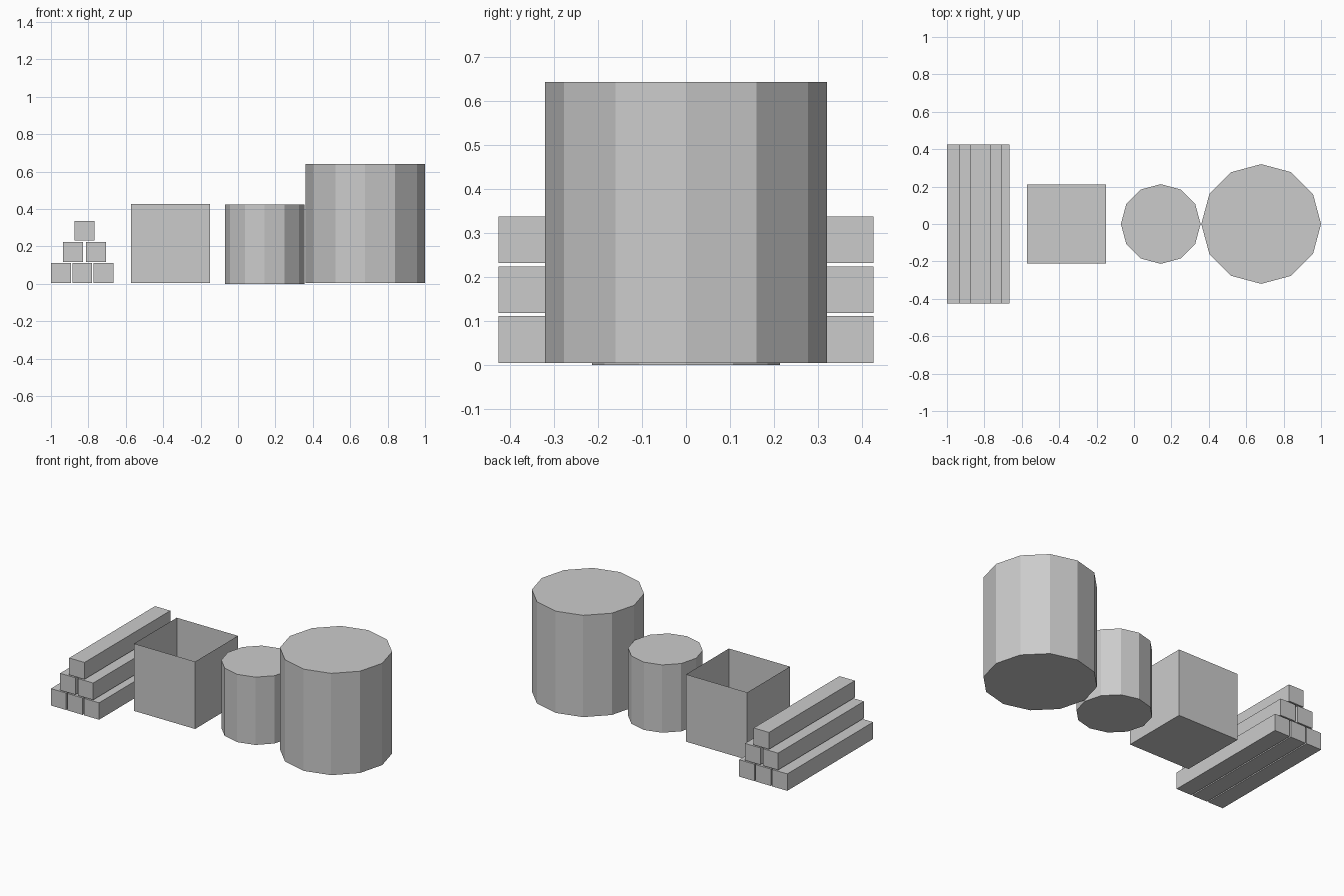
import bpy, bmesh
from mathutils import Matrix

if "Cube" in bpy.data.objects:
    bpy.data.objects.remove(bpy.data.objects["Cube"])


def finish(name, bm, loc):
    mesh = bpy.data.meshes.new(name)
    bm.to_mesh(mesh)
    bm.free()
    obj = bpy.data.objects.new(name, mesh)
    obj.location = loc
    bpy.context.collection.objects.link(obj)
    return obj


def box(name, loc, size, open_top=False):
    bm = bmesh.new()
    bmesh.ops.create_cube(bm, size=1, matrix=Matrix.Diagonal((*size, 1)))
    if open_top:
        bm.normal_update()
        top = [f for f in bm.faces if f.normal.z > 0.9]
        bmesh.ops.delete(bm, geom=top, context='FACES_ONLY')
    return finish(name, bm, loc)


def drum(name, x, radius, z0, z1):
    bm = bmesh.new()
    bmesh.ops.create_cone(bm, cap_ends=True, segments=12, radius1=radius,
                          radius2=radius, depth=z1 - z0)
    # 12 sides with a corner pointing along each axis
    return finish(name, bm, (x, 0, (z0 + z1) / 2))


# Pyramid stack of square beams, three rows
BEAM = 0.106
rows = [(0.058, (-0.947, -0.833, -0.719)),
        (0.171, (-0.883, -0.760)),
        (0.284, (-0.820,))]
for r, (z, xs) in enumerate(rows):
    for i, x in enumerate(xs):
        box(f"beam_{r + 1}_{i + 1}", (x, 0, z), (BEAM, 0.85, BEAM))

# Thin-walled crate, open at the top
box("open_crate", (-0.361, 0, 0.215), (0.424, 0.424, 0.422), open_top=True)

# Small and large barrels
drum("small_barrel", 0.143, 0.213, 0.0, 0.425)
drum("large_barrel", 0.680, 0.320, 0.004, 0.642)
